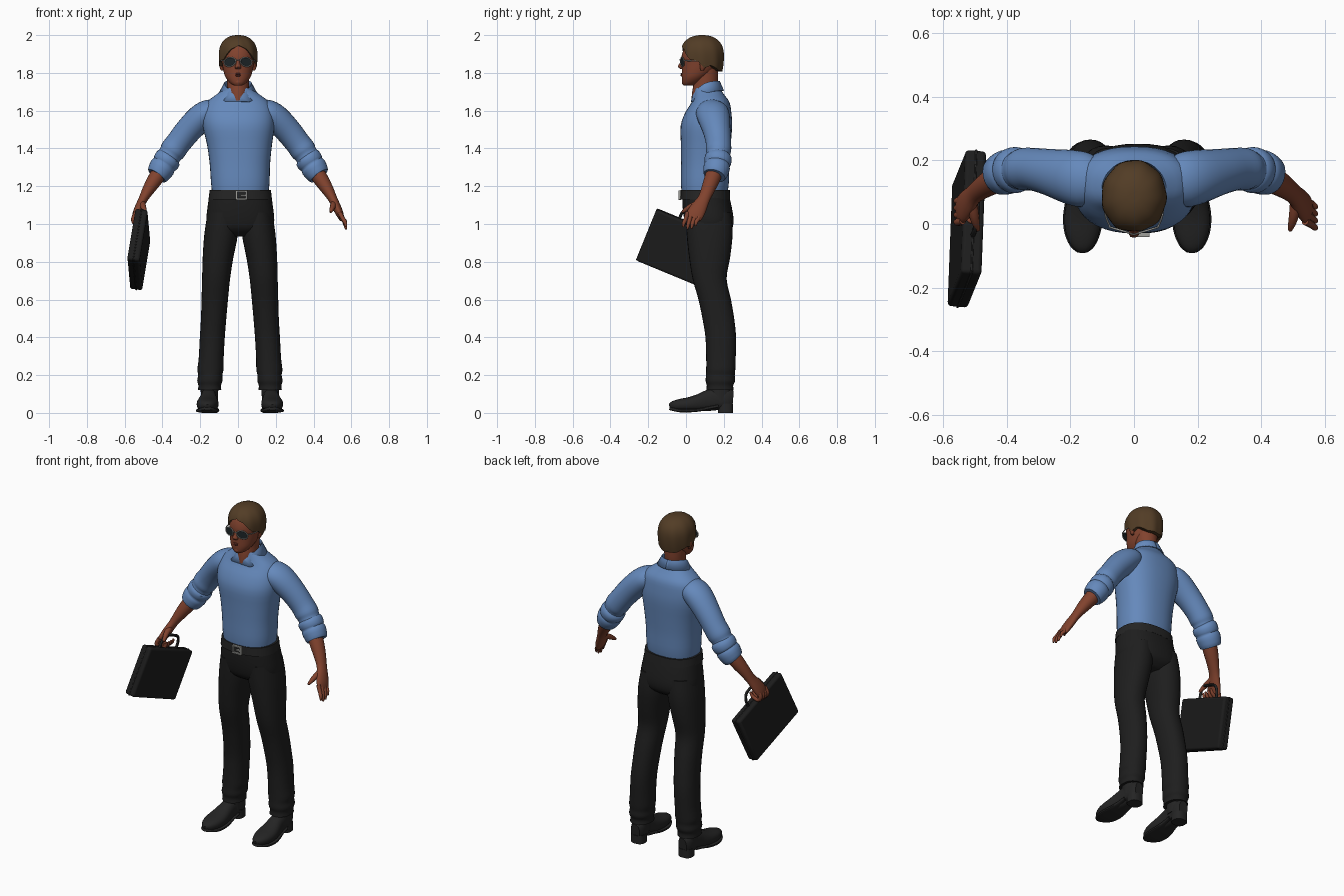
import bpy, bmesh, math
from mathutils import Vector, Matrix


def material(name, r, g, b):
    m = bpy.data.materials.new(name)
    m.diffuse_color = (r, g, b, 1)
    return m


SHIRT = material("blue_cotton", .13, .25, .50)
SKIN = material("brown_skin", .22, .055, .027)
HAIR = material("brown_hair", .085, .046, .019)
TROUSER = material("charcoal_cloth", .013, .013, .013)
LEATHER = material("black_leather", .018, .018, .018)
CASE = material("black_case", .012, .012, .012)
METAL = material("grey_metal", .35, .35, .33)
LENS = material("dark_lens", .012, .018, .02)
LIP = material("dark_lip", .14, .03, .02)


def finish(name, bm, mat, angle=45):
    bmesh.ops.recalc_face_normals(bm, faces=bm.faces)
    me = bpy.data.meshes.new(name)
    bm.to_mesh(me)
    bm.free()
    me.materials.append(mat)
    me.shade_smooth()
    me.set_sharp_from_angle(angle=math.radians(angle))
    ob = bpy.data.objects.new(name, me)
    bpy.context.collection.objects.link(ob)
    return ob


def skin_rows(name, rows, mat, closed=True, caps=True):
    """Join rows of points into a surface."""
    bm = bmesh.new()
    vs = [[bm.verts.new(p) for p in row] for row in rows]
    n = len(rows[0])
    for a, b in zip(vs, vs[1:]):
        for i in range(n if closed else n - 1):
            j = (i + 1) % n
            bm.faces.new((a[i], a[j], b[j], b[i]))
    if caps:
        bm.faces.new(vs[0])
        bm.faces.new(vs[-1])
    return finish(name, bm, mat)


def smooth(secs, k):
    """Spline between the given cross-sections."""
    out = []
    for i in range(len(secs) - 1):
        p = [secs[max(0, min(len(secs) - 1, i + d))] for d in (-1, 0, 1, 2)]
        for s in range(k):
            t = s / k
            out.append([.5 * (2 * b + (c - a) * t + (2 * a - 5 * b + 4 * c - d) * t * t
                              + (3 * b - a - 3 * c + d) * t ** 3) for a, b, c, d in zip(*p)])
    return out + [list(secs[-1])]


def loft(name, secs, mat, ref=None, n=24, p=2.0, k=3):
    """Sections (x, y, z, r1, r2): level rings, or rings across the path if ref is given."""
    secs = smooth(secs, k)
    rows = []
    for i, s in enumerate(secs):
        u, v = Vector((1, 0, 0)), Vector((0, 1, 0))
        if ref:
            t = (Vector(secs[min(i + 1, len(secs) - 1)][:3]) - Vector(secs[max(i - 1, 0)][:3])).normalized()
            u = Vector(ref)
            u = (u - t * u.dot(t)).normalized()
            v = t.cross(u)
        row = []
        for j in range(n):
            a = 2 * math.pi * j / n
            c, d = [math.copysign(abs(q) ** (2 / p), q) for q in (math.cos(a), math.sin(a))]
            row.append(Vector(s[:3]) + u * c * max(s[3], .001) + v * d * max(s[4], .001))
        rows.append(row)
    return skin_rows(name, rows, mat)


def tube(name, pts, r, mat, ref=(.3, .2, 1), k=4):
    return loft(name, [(*q, r, r) for q in pts], mat, ref, 8, 2, k)


def box(name, matrix, mat, bevel=0):
    bm = bmesh.new()
    bmesh.ops.create_cube(bm, size=1, matrix=matrix)
    ob = finish(name, bm, mat)
    if bevel:
        m = ob.modifiers.new("bevel", 'BEVEL')
        m.width, m.segments = bevel, 3
    return ob


def block(name, loc, size, mat, bevel=0):
    return box(name, Matrix.Translation(loc) @ Matrix.Diagonal((*size, 1)), mat, bevel)


# Shirt body
loft("shirt", [(.012, .098, 1.155, .148, .12), (.012, .10, 1.22, .155, .127), (.010, .102, 1.32, .16, .128),
               (.008, .105, 1.42, .172, .132), (.003, .108, 1.52, .19, .136), (0, .118, 1.59, .187, .122),
               (0, .13, 1.645, .165, .10), (0, .122, 1.685, .115, .08), (0, .112, 1.72, .068, .066)],
     SHIRT, n=40, p=2.35)

# Collar: stand and folded flaps, open at the front
rows = [[], [], []]
for i in range(41):
    f = i / 20 - 1
    s, f = (1 if f >= 0 else -1), 1 - abs(f)
    a, b = math.radians(4 + 176 * (1 - f)), math.radians(34 + 146 * (1 - f))
    a, b = math.pi - a, math.pi - b
    front = ((1 - math.cos(a)) / 2) ** 3
    top = 1.757 - .075 * front
    rows[0].append((s * .064 * math.sin(a), .107 + .064 * math.cos(a), top - .03))
    rows[1].append((s * .072 * math.sin(a), .107 + .072 * math.cos(a), top))
    rows[2].append((s * .102 * math.sin(b), .105 + .096 * math.cos(b), top - .05 + .016 * front))
collar = skin_rows("collar", rows, SHIRT, False, False)
collar.modifiers.new("thickness", 'SOLIDIFY').thickness = .006

# Belt, buckle and trouser seat
loft("belt", [(.012, .102, 1.13, .168, .132), (.012, .102, 1.18, .162, .130)], LEATHER, n=40, p=2.4, k=1)
for dx in (-.026, .026):
    block("buckle_side", (.018 + dx, -.034, 1.153), (.01, .014, .05), METAL, .002)
for dz in (-.021, .021):
    block("buckle_bar", (.018, -.034, 1.153 + dz), (.06, .014, .009), METAL, .002)
block("buckle_prong", (.03, -.034, 1.153), (.034, .012, .008), METAL)
loft("trouser_seat", [(.012, .104, 1.15, .165, .124), (.012, .112, 1.09, .173, .130), (.012, .122, 1.02, .18, .130),
                      (.01, .126, .97, .165, .115), (.01, .128, .935, .10, .07)], TROUSER, n=40, p=2.4)

for s, side in ((1, "left"), (-1, "right")):
    # Trouser leg and hem
    loft(side + "_trouser_leg", [(.01 + s * x, y, z, a, b) for x, y, z, a, b in (
        (.09, .118, 1.06, .08, .12), (.099, .125, .95, .089, .122), (.116, .125, .82, .081, .108),
        (.126, .125, .71, .074, .09), (.133, .152, .6, .070, .086), (.139, .171, .5, .067, .084),
        (.146, .184, .4, .066, .081), (.152, .185, .29, .066, .078), (.156, .184, .23, .069, .077),
        (.157, .182, .20, .064, .076), (.159, .182, .17, .067, .078), (.16, .18, .145, .060, .07),
        (.16, .18, .12, .062, .073))], TROUSER, n=28, p=2.2)
    # Shoe: upper, ankle, sole and heel
    shoe = [(-.088, .034, .012, .012), (-.07, .038, .034, .024), (-.03, .042, .052, .032), (.02, .046, .058, .038),
            (.07, .054, .053, .046), (.12, .066, .044, .056), (.17, .075, .042, .06), (.22, .074, .041, .058),
            (.248, .072, .028, .045)]
    x0 = .01 + s * .172
    loft(side + "_shoe", [(x0 - s * .05 * max(0, y), y, z, a, b) for y, z, a, b in shoe], LEATHER, (1, 0, 0), 24, 2.4)
    loft(side + "_sole", [(x0 - s * .05 * max(0, y), y, max(.012, .024 - (y + .088) * .25) + max(0, y - .05) * .2,
                           a + .004, .009) for y, z, a, b in shoe[:7]], LEATHER, (1, 0, 0), 24, 4)
    loft(side + "_heel", [(.01 + s * .161, .21, 0, .042, .04), (.01 + s * .161, .21, .05, .041, .04)],
         LEATHER, n=24, p=2.6, k=1)
    loft(side + "_ankle", [(.01 + s * .161, .18, .06, .044, .062), (.01 + s * .161, .182, .2, .05, .06)], LEATHER, k=1)

    # Sleeve with rolled cuff
    ref = (0, 1, 0)
    loft(side + "_sleeve", [(s * x, y, z, a, b) for x, y, z, a, b in (
        (.10, .13, 1.615, .06, .045), (.15, .137, 1.595, .085, .066), (.20, .148, 1.56, .085, .073),
        (.265, .163, 1.493, .073, .07), (.315, .172, 1.43, .067, .067), (.345, .172, 1.39, .067, .068),
        (.36, .17, 1.367, .061, .062), (.38, .167, 1.335, .064, .064))], SHIRT, ref, 28)
    loft(side + "_cuff", [(s * x, y, z, a, b) for x, y, z, a, b in (
        (.356, .172, 1.365, .052, .05), (.366, .171, 1.352, .071, .069), (.384, .167, 1.325, .071, .07),
        (.391, .165, 1.314, .065, .064), (.400, .163, 1.301, .070, .069), (.418, .156, 1.272, .066, .064),
        (.43, .15, 1.255, .058, .055), (.425, .153, 1.262, .04, .04))], SHIRT, ref, 28, k=2)
    # Forearm and palm
    loft(side + "_forearm_and_palm", [(s * x, y, z, a, b) for x, y, z, a, b in (
        (.39, .165, 1.31, .045, .044), (.44, .137, 1.235, .042, .040), (.475, .115, 1.18, .036, .032),
        (.502, .094, 1.132, .033, .024), (.522, .07, 1.09, .042, .023), (.538, .05, 1.055, .046, .02),
        (.548, .038, 1.03, .041, .014))], SKIN, ref, 20)
    # Fingers: relaxed on the left, curled round the handle on the right
    for i in range(4):
        y, drop = .066 - i * .022, (.018, .003, 0, .012)[i]
        if s > 0:
            pts = [(.538, y + .008, 1.06, .012, .012), (.557, y - .002, 1.025, .011, .011),
                   (.568, y - .011, .995 + drop, .010, .010), (.572, y - .015, .972 + drop, .005, .005)]
        else:
            pts = [(-.538, y + .01, 1.06, .012, .012), (-.555, y + .006, 1.025, .012, .012),
                   (-.54, y + .006, 1.0, .011, .011), (-.505, y + .01, 1.015, .010, .010),
                   (-.49, y + .012, 1.04, .006, .006)]
        loft(f"{side}_finger_{i + 1}", pts, SKIN, (.4, 1, .2), 10)
    loft(side + "_thumb", [(s * x, y, z, a, a) for x, y, z, a in (
        (.508, .07, 1.11, .018), (.503, .03, 1.095, .016), (.496, .0, 1.077, .012), (.49, -.02, 1.062, .006))],
        SKIN, (.4, .2, 1), 10)

# Neck and head
loft("neck", [(0, .078, 1.655, .035, .05), (0, .093, 1.70, .055, .06), (0, .104, 1.75, .058, .064),
              (0, .104, 1.83, .062, .066)], SKIN)
loft("head", [(0, .012, 1.733, .02, .024), (0, .024, 1.745, .041, .043), (0, .044, 1.775, .065, .066),
              (0, .064, 1.81, .077, .086), (0, .076, 1.85, .084, .098), (0, .08, 1.89, .087, .103),
              (0, .086, 1.94, .08, .09), (0, .09, 1.98, .045, .05)], SKIN, n=32, p=2.1)
loft("nose", [(0, -.014, 1.875, .008, .009), (0, -.022, 1.85, .010, .013), (0, -.027, 1.832, .017, .016),
              (0, -.018, 1.82, .012, .010)], SKIN, n=14)
for z in (1.786, 1.794):
    loft("lip", [(-.026, -.008, z, .003, .002), (0, -.023, z, .005, .006), (.026, -.008, z, .003, .002)],
         LIP, (0, 0, 1), 10)
loft("chin", [(0, -.006, 1.738, .014, .012), (0, -.008, 1.752, .02, .015), (0, -.003, 1.772, .014, .012)], SKIN, n=14)

# Hair: a cap with a parted fringe and wavy locks
line = [(0, 1.945), (25, 1.925), (52, 1.872), (75, 1.862), (92, 1.825), (112, 1.84), (145, 1.812), (181, 1.808)]
rows = [[] for _ in range(15)]
for j in range(72):
    deg = abs((j * 5 + 180) % 360 - 180)
    lo = next(i for i in range(len(line) - 1) if line[i][0] <= deg < line[i + 1][0])
    (a0, z0), (a1, z1) = line[lo], line[lo + 1]
    zb = z0 + (z1 - z0) * (deg - a0) / (a1 - a0)
    ph = math.radians(j * 5 + 3)
    for i in range(15):
        t = max(0, i - 1) / 13
        z = zb + (1.9995 - zb) * math.sin(t * math.pi / 2)
        h = (z - 1.895) / .105
        r = (max(0, 1 - h ** 2.3)) ** (1 / 2.3) if h > 0 else 1 - .12 * h * h
        r *= 1 + .018 * math.sin(9 * ph + 2 * t) * (1 - t)
        r = max(r, .02) if i else r * .82
        rows[i].append((.102 * r * math.sin(ph), .086 - .115 * r * math.cos(ph), z))
skin_rows("hair", rows, HAIR)

# Ears and sunglasses
for s in (1, -1):
    loft("ear", [(s * .082, .085, 1.812, .008, .008), (s * .089, .09, 1.835, .01, .017),
                 (s * .09, .092, 1.86, .009, .018), (s * .085, .09, 1.875, .004, .008)], SKIN, n=12)
    ring = []
    for i in range(25):
        a = 2 * math.pi * i / 24
        dx = .031 * math.cos(a)
        ring.append(Vector((s * (.043 + dx), -.026 + .3 * (dx + .02), 1.858 + .024 * math.sin(a) - .1 * dx)))
    back = [q + Vector((0, .004, 0)) for q in ring[:-1]]
    skin_rows("lens", [ring[:-1], back], LENS)
    tube("lens_rim", ring, .0028, METAL, (.1, 1, .1), 1)
    tube("glasses_arm", [(s * .074, -.012, 1.865), (s * .09, .03, 1.864), (s * .092, .09, 1.862)], .003, METAL)
tube("glasses_bridge", [(-.014, -.029, 1.866), (0, -.033, 1.869), (.014, -.029, 1.866)], .003, METAL)

# Briefcase, tilted, with its handle
w, u = Vector((.015, .387, -.16)), Vector((.045, .115, .27))
n = w.cross(u).normalized()
u = n.cross(w).normalized() * .295
c = Vector((-.525, -.015, .865))


def case_matrix(ws, us, thick):
    m = Matrix((w * ws, u * us, n * thick)).transposed().to_4x4()
    m.translation = c
    return m


box("briefcase", case_matrix(1, 1, .066), CASE, .012)
box("briefcase_seam", case_matrix(1.008, 1.012, .008), LEATHER, .012)
wd, ud = w.normalized(), u.normalized()
top = c + u / 2
tube("briefcase_handle", [top + wd * a + ud * b for a, b in (
    (-.08, -.005), (-.078, .035), (-.06, .066), (-.03, .074), (.03, .074), (.06, .066), (.078, .035), (.08, -.005))],
    .008, LEATHER, (1, 0, 0))
